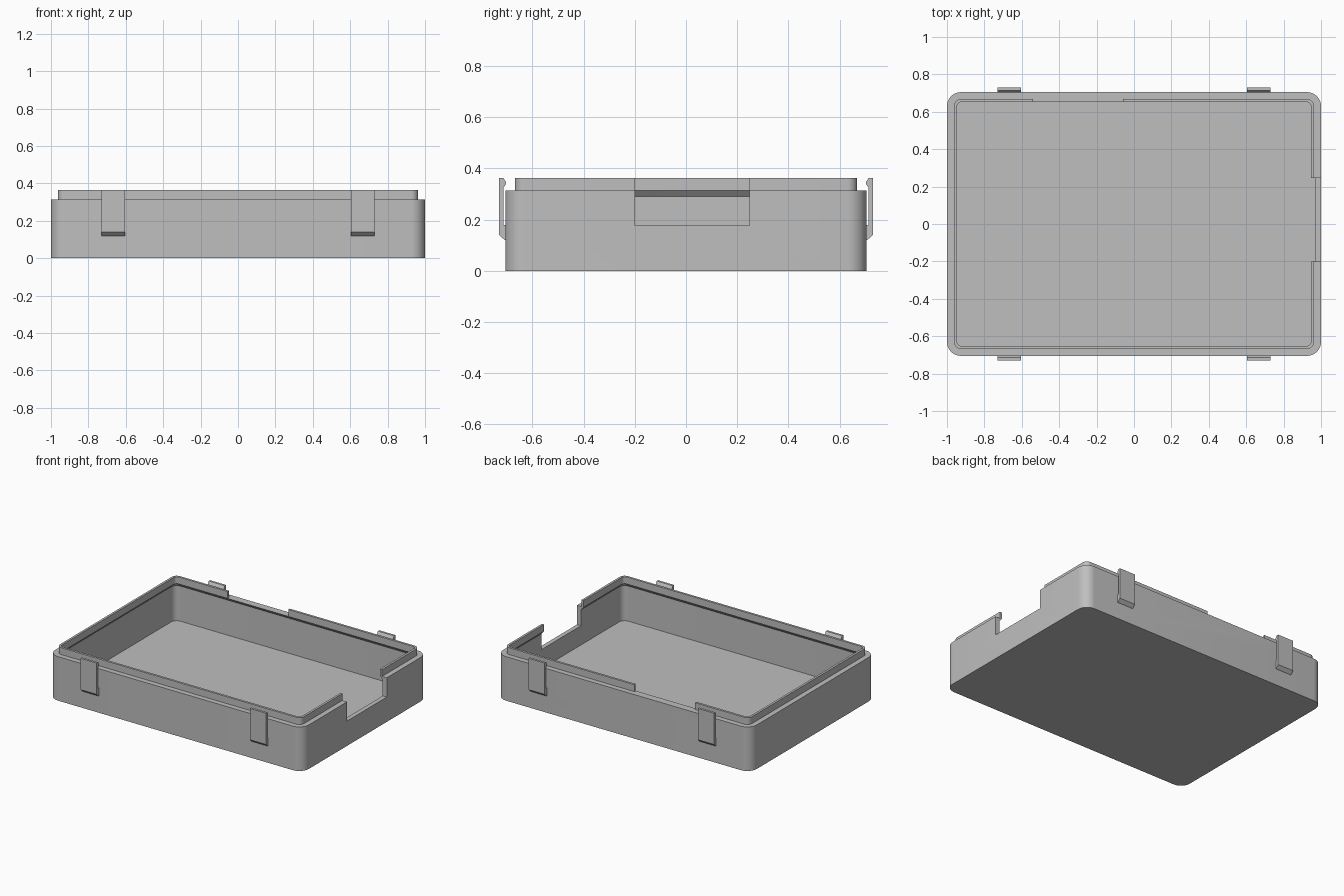
import bpy, bmesh, math

cube = bpy.data.objects.get("Cube")
if cube:
    bpy.data.objects.remove(cube, do_unlink=True)

grey = bpy.data.materials.new("grey_plastic")
grey.use_nodes = True
COLOUR = (0.52, 0.52, 0.52, 1)
grey.diffuse_color = COLOUR
grey.node_tree.nodes["Principled BSDF"].inputs["Base Color"].default_value = COLOUR

HALF_X, HALF_Y, CORNER = 1.0, 0.705, 0.075
LEDGE, TOP = 0.314, 0.363


def make_object(name, bm):
    bmesh.ops.recalc_face_normals(bm, faces=bm.faces)
    mesh = bpy.data.meshes.new(name)
    bm.to_mesh(mesh)
    bm.free()
    mesh.materials.append(grey)
    obj = bpy.data.objects.new(name, mesh)
    bpy.context.collection.objects.link(obj)
    return obj


def rounded_loop(bm, inset, z, steps=10):
    """Rounded rectangle, inset from the outer wall."""
    r = CORNER - inset if inset < 0.05 else 0.024
    verts = []
    for i, (sx, sy) in enumerate([(1, 1), (-1, 1), (-1, -1), (1, -1)]):
        cx, cy = sx * (HALF_X - inset - r), sy * (HALF_Y - inset - r)
        for k in range(steps + 1):
            a = math.pi / 2 * (i + k / steps)
            verts.append(bm.verts.new((cx + r * math.cos(a), cy + r * math.sin(a), z)))
    return verts


def box(name, lo, hi):
    bm = bmesh.new()
    bmesh.ops.create_cube(bm, size=1)
    for v in bm.verts:
        v.co = [(a + b) / 2 + c * (b - a) for a, b, c in zip(lo, hi, v.co)]
    return make_object(name, bm)


# Tray: one closed shell of stacked loops (inset, height)
WALL, LIP_OUT, LIP_IN, FLOOR = 0.032, 0.037, 0.053, 0.04
bm = bmesh.new()
profile = [(0, 0), (0, LEDGE), (LIP_OUT, LEDGE), (LIP_OUT, TOP), (LIP_IN, TOP),
           (LIP_IN, LEDGE), (WALL, 0.29), (WALL, FLOOR)]
loops = [rounded_loop(bm, inset, z) for inset, z in profile]
for low, high in zip(loops, loops[1:]):
    for i in range(len(low)):
        j = (i + 1) % len(low)
        bm.faces.new((low[i], low[j], high[j], high[i]))
bm.faces.new(loops[0])
bm.faces.new(loops[-1])
tray = make_object("tray", bm)

# Openings: end-wall notch and gap in the rear lip
cutters = [box("end_notch_cutter", (0.9, -0.2, 0.177), (1.1, 0.247, 0.5)),
           box("rear_lip_cutter", (-0.54, 0.6, LEDGE), (-0.06, 0.8, 0.5))]
bpy.context.view_layer.objects.active = tray
for cutter in cutters:
    cutter.hide_render = True
    cut = tray.modifiers.new("cut", "BOOLEAN")
    cut.operation, cut.solver, cut.object = "DIFFERENCE", "EXACT", cutter
    bpy.ops.object.modifier_apply(modifier=cut.name)
    bpy.data.objects.remove(cutter, do_unlink=True)
bpy.ops.object.select_all(action="DESELECT")
tray.select_set(True)
bpy.ops.object.shade_smooth_by_angle(angle=math.radians(30))

# Snap clips: hooked profile (distance out, height) extruded along x
CLIP = [(0.7, 0.118), (0.708, 0.12), (0.729, 0.14), (0.729, TOP), (0.713, TOP),
        (0.702, 0.345), (0.702, 0.338), (0.713, 0.325), (0.713, 0.178), (0.7, 0.178)]
for side, sy in (("front", -1), ("rear", 1)):
    for hand, sx in (("right", -1), ("left", 1)):
        bm = bmesh.new()
        face = bm.faces.new([bm.verts.new((sx * 0.667 - 0.063, sy * y, z)) for y, z in CLIP])
        ext = bmesh.ops.extrude_face_region(bm, geom=[face])
        moved = [g for g in ext["geom"] if isinstance(g, bmesh.types.BMVert)]
        bmesh.ops.translate(bm, verts=moved, vec=(0.126, 0, 0))
        make_object(f"{side}_{hand}_clip", bm)
